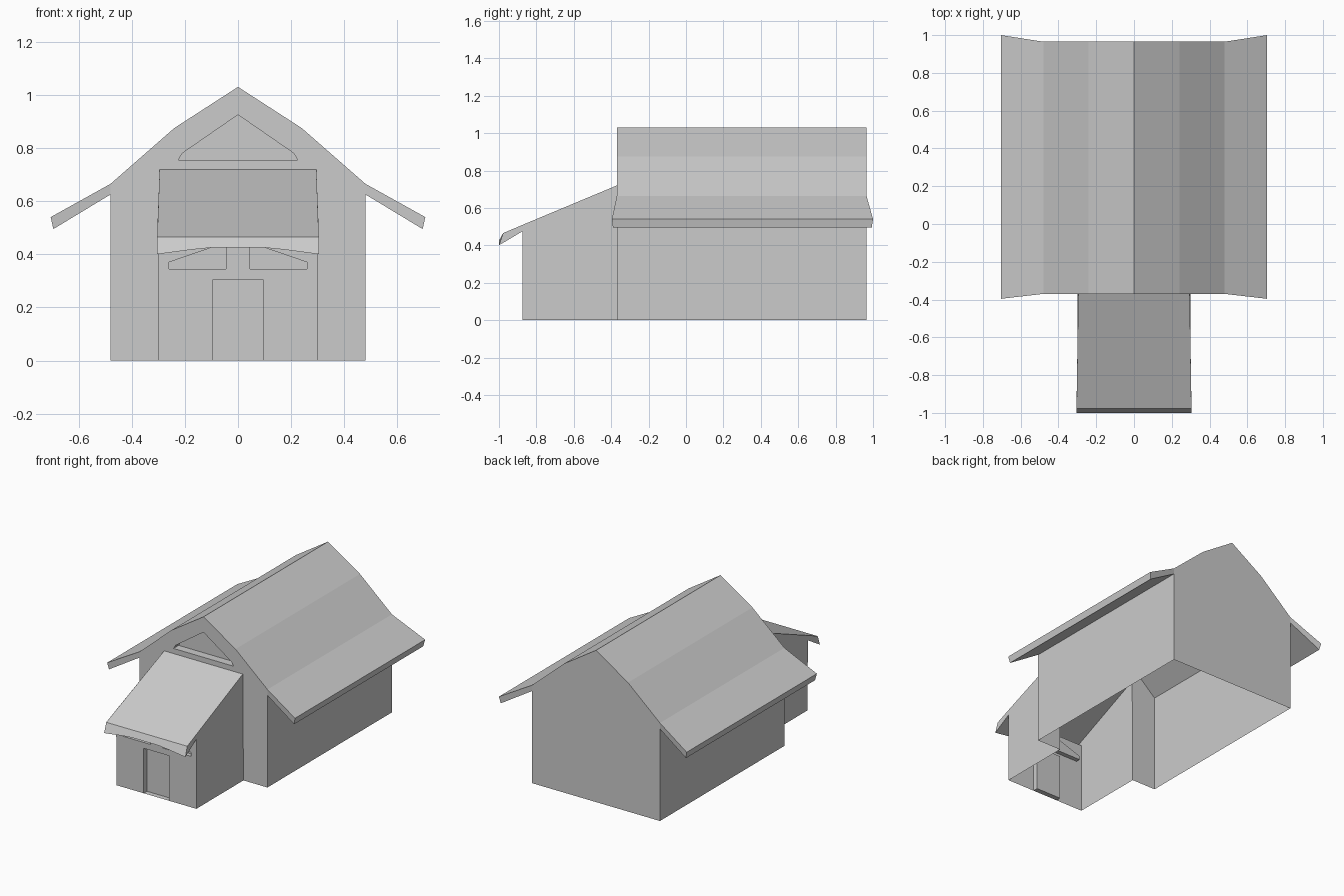
import bpy
import bmesh
from mathutils import Vector

cube = bpy.data.objects.get("Cube")
if cube:
    bpy.data.objects.remove(cube, do_unlink=True)

grey = bpy.data.materials.new("plain_grey")
grey.use_nodes = True
colour = (0.6, 0.6, 0.6, 1)
grey.diffuse_color = colour
grey.node_tree.nodes["Principled BSDF"].inputs["Base Color"].default_value = colour


def part(name, faces, inside, outward=1):
    """Thin half shell, turned away from (or toward) a point and mirrored in x."""
    bm = bmesh.new()
    for corners in faces:
        face = bm.faces.new([bm.verts.new(c) for c in corners])
        face.normal_update()
        away = face.calc_center_median() - Vector(inside)
        if face.normal.dot(away) * outward < 0:
            face.normal_flip()
    bmesh.ops.remove_doubles(bm, verts=bm.verts, dist=0.0005)
    mesh = bpy.data.meshes.new(name)
    bm.to_mesh(mesh)
    bm.free()
    mesh.materials.append(grey)
    obj = bpy.data.objects.new(name, mesh)
    bpy.context.collection.objects.link(obj)
    mirror = obj.modifiers.new("mirror", 'MIRROR')
    mirror.merge_threshold = 0.0005
    return obj


def upright(outline, y):
    return [(x, y, z) for x, z in outline]


def strips(a, b):
    """Quads joining two matching paths."""
    return [(a[i], a[i + 1], b[i + 1], b[i]) for i in range(len(a) - 1)]


def recess(name, path, y, depth):
    """Sunk panel with its reveal; the path may end on the centre plane."""
    front, back = upright(path, y), upright(path, y + depth)
    closed = path[0][0] > 0
    ring = (front + front[:1], back + back[:1]) if closed else (front, back)
    mid = sum((Vector(p) for p in front), Vector()) / len(front)
    mid.x = mid.x if closed else 0
    part(name, strips(*ring) + [back], mid, -1)


FRONT, BACK, PORCH = -0.37, 0.965, -0.875
HALL, LOBBY = (0, 0.3, 0.3), (0, -0.6, 0.2)

# Main hall: side walls, gables and broken-pitch roof
ridge = [(0, 1.03), (0.24, 0.875), (0.48, 0.665)]
part("side_walls", [[(0.48, FRONT, 0), (0.48, BACK, 0),
                     (0.48, BACK, 0.665), (0.48, FRONT, 0.665)]], HALL)
part("back_gable", [upright([(0, 0), (0.48, 0)] + ridge[::-1], BACK)], HALL)
part("main_roof", strips(upright(ridge, FRONT), upright(ridge, BACK)), HALL)

# Front gable with an opening to the porch and a sunk gable panel
panel = [(0, 0.925), (0.21, 0.78), (0.225, 0.755), (0, 0.755)]
part("front_gable", [upright([(0.3, 0), (0.48, 0)] + ridge[::-1] + panel
                             + [(0, 0.72), (0.295, 0.72)], FRONT)], HALL)
recess("gable_panel", panel, FRONT, 0.055)


# Flared eaves
def eave_end(y, flare):
    return [(0.48, y, 0.665), (0.705, y + flare, 0.54),
            (0.695, y + flare * 0.8, 0.495), (0.48, y, 0.625)]


near, far = eave_end(FRONT, -0.026), eave_end(BACK, 0.035)
part("eaves", strips(near, far) + [near, far], (0.59, 0.3, 0.58))

# Porch walls and front
part("porch_sides", [[(0.3, FRONT, 0), (0.295, FRONT, 0.72), (0.303, PORCH, 0.509),
                      (0.302, PORCH, 0.475), (0.3, PORCH, 0)]], LOBBY)
door = [(0, 0.305), (0.095, 0.305), (0.095, 0)]
window = [(0.045, 0.345), (0.26, 0.345), (0.26, 0.37), (0.1, 0.425), (0.045, 0.425)]
centre = [(0, 0.305), (0.045, 0.305), window[0], window[4], window[3],
          (0.1, 0.475), (0, 0.475)]
flank = [(0.045, 0.305), *door[1:], (0.3, 0), (0.302, 0.475), (0.1, 0.475),
         *window[3:0:-1], window[0]]
part("porch_front", [upright(centre, PORCH), upright(flank, PORCH)], LOBBY)
recess("door", door + [(0, 0)], PORCH, 0.035)
recess("windows", window, PORCH, 0.03)

# Porch roof with an arched front lip and closed cheeks
top = [(0, -0.978, 0.465), (0.304, -0.978, 0.465)]
lip = [(0, -1, 0.425), (0.1, -1, 0.425), (0.17, -1, 0.418), (0.305, -1, 0.4)]
part("porch_roof", [[(0, FRONT, 0.72), (0.295, FRONT, 0.72), top[1], top[0]],
                    top + lip[::-1],
                    [top[1], lip[-1], (0.302, PORCH, 0.475), (0.303, PORCH, 0.509)]], LOBBY)
soffit = [(x, PORCH, 0.475) for x, _, _ in lip[:-1]] + [(0.302, PORCH, 0.475)]
part("porch_soffit", strips(lip, soffit), (0.1, -0.95, 0.6))
